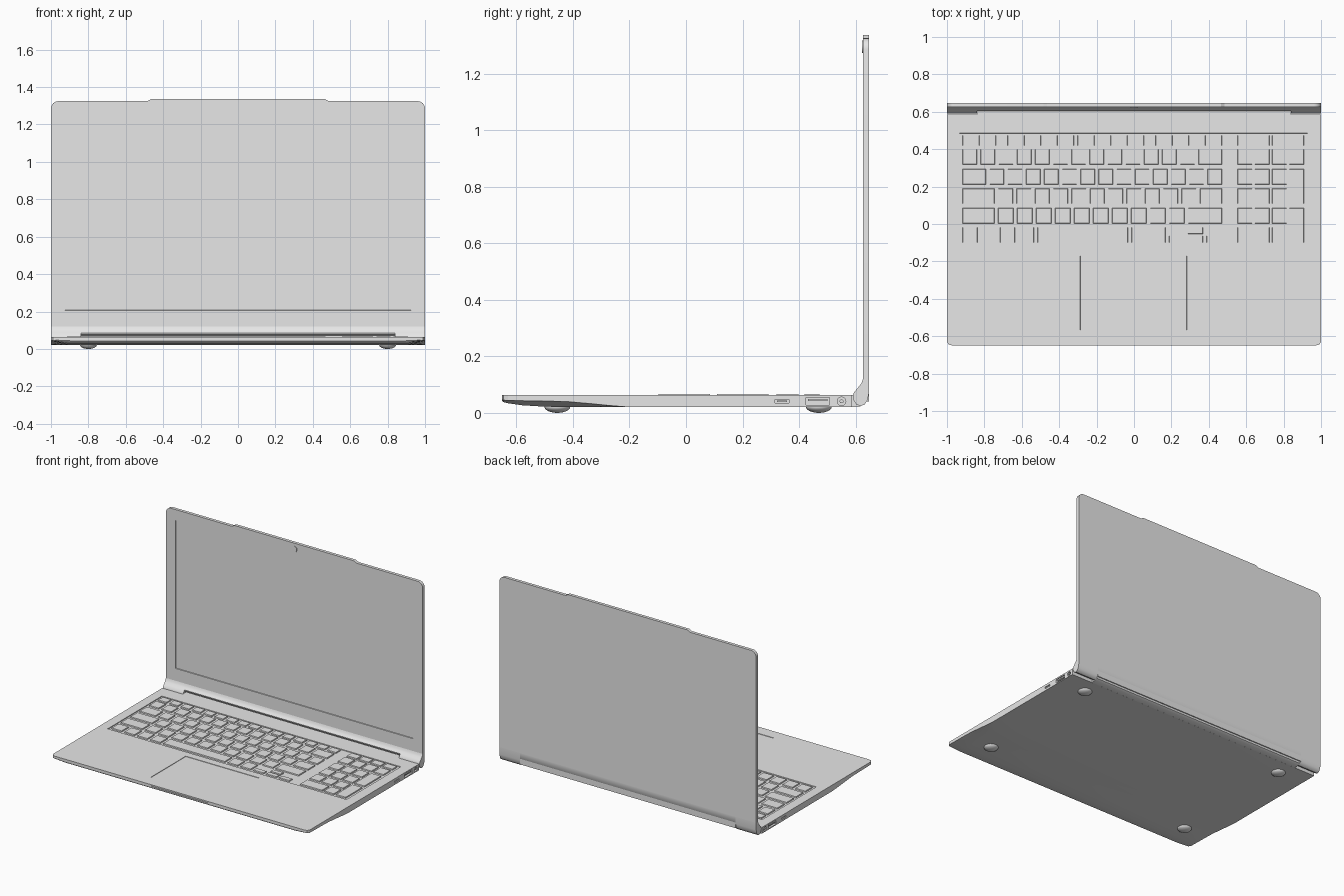
import bpy, bmesh, math
from mathutils import Matrix

cube = bpy.data.objects.get("Cube")
if cube:
    bpy.data.objects.remove(cube, do_unlink=True)

grey = bpy.data.materials.new("light_grey")
grey.use_nodes = True
grey.diffuse_color = (0.8, 0.8, 0.8, 1)
grey.node_tree.nodes["Principled BSDF"].inputs["Base Color"].default_value = (0.8, 0.8, 0.8, 1)


def finish(bm, name):
    bmesh.ops.recalc_face_normals(bm, faces=bm.faces)
    mesh = bpy.data.meshes.new(name)
    bm.to_mesh(mesh)
    bm.free()
    mesh.materials.append(grey)
    ob = bpy.data.objects.new(name, mesh)
    bpy.context.collection.objects.link(ob)
    return ob


def activate(ob):
    bpy.ops.object.select_all(action='DESELECT')
    ob.select_set(True)
    bpy.context.view_layer.objects.active = ob


def smooth(ob, angle=30):
    activate(ob)
    bpy.ops.object.shade_smooth_by_angle(angle=math.radians(angle))


def add_box(bm, xs, ys, zs, taper=0, axis=2, end=1):
    """Box between limits, with one end along an axis shrunk by taper."""
    spans = (xs, ys, zs)
    for v in bmesh.ops.create_cube(bm, size=2)["verts"]:
        sign = v.co.copy()
        for i, (lo, hi) in enumerate(spans):
            v.co[i] = (lo + hi) / 2 + sign[i] * (hi - lo) / 2
            if i != axis and sign[axis] == end:
                v.co[i] -= sign[i] * taper


def add_rod(bm, radius, depth, centre, axis):
    turn = Matrix.Rotation(math.pi / 2, 4, axis)
    bmesh.ops.create_cone(bm, cap_ends=True, segments=24, radius1=radius, radius2=radius,
                          depth=depth, matrix=Matrix.Translation(centre) @ turn)


def carve(ob, bm):
    cutter = finish(bm, "cutter")
    cutter.hide_render = True
    mod = ob.modifiers.new("carve", 'BOOLEAN')
    mod.operation = 'DIFFERENCE'
    mod.solver = 'EXACT'
    mod.object = cutter
    activate(ob)
    bpy.ops.object.modifier_apply(modifier=mod.name)
    bpy.data.objects.remove(cutter, do_unlink=True)


def add_prism(bm, profile, place, a, b):
    """Extrude a closed profile from a to b, place(p, q, t) giving the point."""
    rings = [[bm.verts.new(place(p, q, t)) for p, q in profile] for t in (a, b)]
    bm.faces.new(rings[0])
    bm.faces.new(rings[1])
    n = len(profile)
    for i in range(n):
        j = (i + 1) % n
        bm.faces.new((rings[0][i], rings[0][j], rings[1][j], rings[1][i]))


# Base: sections along y as (y, half width, side lower edge, underside, chamfer)
DECK = 0.064
sections = [(-.65, .97, .047, .043, .09), (-.645, .99, .045, .038, .09),
            (-.63, 1, .044, .034, .09), (-.58, 1, .043, .027, .09),
            (-.5, 1, .042, .022, .09), (-.42, 1, .04, .021, .09),
            (-.34, 1, .033, .02, .08), (-.27, 1, .026, .02, .06),
            (-.2, 1, .0205, .02, .03), (.585, 1, .0205, .02, .03)]
bm = bmesh.new()
rings = []
for y, w, edge, under, c in sections:
    pts = [(-w, DECK), (-w, edge), (c - w, under), (w - c, under), (w, edge), (w, DECK)]
    rings.append([bm.verts.new((x, y, z)) for x, z in pts])
for r, s in zip(rings, rings[1:]):
    for i in range(6):
        j = (i + 1) % 6
        bm.faces.new((r[i], r[j], s[j], s[i]))
bm.faces.new(rings[0])
bm.faces.new(rings[-1])
base = finish(bm, "base")

# Keyboard well, touchpad, front finger notch and side ports
bm = bmesh.new()
add_box(bm, (-.935, .93), (-.12, .488), (.059, .08), .003, 2, -1)
add_box(bm, (-.29, .285), (-.57, -.168), (.061, .08), .003, 2, -1)
add_box(bm, (-.22, .22), (-.7, -.645), (.052, .058))
for side in (-1, 1):
    xs = sorted((side * .985, side * 1.1))
    add_box(bm, xs, (.315, .365), (.035, .047))
    add_box(bm, xs, (.425, .508), (.028, .055))
    add_rod(bm, .015, .06, (side * 1.015, .55, .041), 'Y')
carve(base, bm)
smooth(base, 25)

# Port tongues and jack pin
bm = bmesh.new()
for side in (-1, 1):
    xs = sorted((side * .98, side * .998))
    add_box(bm, xs, (.322, .358), (.039, .043))
    add_box(bm, xs, (.432, .5), (.042, .05))
    add_rod(bm, .007, .02, (side * .989, .55, .041), 'Y')
finish(bm, "port_tongues")

# Rear spine of the base between the hinge arms
spine = [(.58, .02), (.615, .022), (.632, .032), (.635, .05), (.625, DECK), (.58, DECK)]
bm = bmesh.new()
add_prism(bm, spine, lambda p, q, t: (t, p, q), -.84, .84)
smooth(finish(bm, "rear_spine"), 50)

# Keys: each row lists key widths that share the row length
LEFT, RIGHT, GAP = -.917, .47, .02
KEY_BOTTOM, KEY_TOP = .057, .0665
row_y = [(.418, .474), (.318, .4), (.212, .294), (.108, .19), (.003, .086), (-.1, -.018)]
row_widths = [[1] * 16,
              [1] * 13 + [1.5],
              [1.5] + [1] * 12 + [1],
              [1.95] + [1] * 11 + [1.4],
              [1.95] + [1.04] * 10 + [2.05],
              [1.03] * 4 + [5.15, 1.03, 1.03]]
bm = bmesh.new()


def add_key(x0, x1, y0, y1):
    add_box(bm, (x0, x1), (y0, y1), (KEY_BOTTOM, KEY_TOP), .002)


for ys, widths in zip(row_y, row_widths):
    end = .168 if ys[0] < 0 else RIGHT
    unit = (end + GAP - LEFT) / sum(widths)
    x = LEFT
    for w in widths:
        add_key(x, x + w * unit - GAP, *ys)
        x += w * unit

# Arrow keys
low, high = row_y[5]
mid = (low + high) / 2
for i in range(3):
    x = .187 + i * .1
    add_key(x, x + .082, low, mid - .004)
    if i == 1:
        add_key(x, x + .082, mid + .006, high)

# Number pad
pad = [.553 + i * .0925 for i in range(4)]
PAD_W = .079
for r, ys in enumerate(row_y):
    for c, x in enumerate(pad):
        if (r < 5 and c < 3) or r < 2 or (r == 5 and c == 2):
            add_key(x, x + PAD_W, *ys)
add_key(pad[0], pad[1] + PAD_W, *row_y[5])
add_key(pad[3], pad[3] + PAD_W, row_y[3][0], row_y[2][1])
add_key(pad[3], pad[3] + PAD_W, row_y[5][0], row_y[4][1])
finish(bm, "keys")

# Lid panel: rounded top corners and a raised tab along the top edge
half = [(1, .12)]
for i in range(7):
    a = math.radians(15 * i)
    half.append((.96 + .04 * math.cos(a), 1.285 + .04 * math.sin(a)))
half += [(.485, 1.325), (.465, 1.336)]
outline = half + [(-x, z) for x, z in reversed(half)]
LID_FRONT, LID_BACK = .626, .648
bm = bmesh.new()
add_prism(bm, outline, lambda p, q, t: (p, t, q), LID_FRONT, LID_BACK)
lid = finish(bm, "lid")
bm = bmesh.new()
add_box(bm, (-.932, .932), (.6, LID_FRONT + .005), (.2, 1.256), .008, 1, 1)
carve(lid, bm)
smooth(lid, 25)

# Camera above the screen
bm = bmesh.new()
add_rod(bm, .022, .008, (0, LID_FRONT, 1.295), 'X')
smooth(finish(bm, "camera"))

# Lid lower edge: a flared lip in the middle, hinge arms wrapping down at the ends
flare = [(LID_BACK, .12), (LID_FRONT, .12), (.622, .108), (.615, .097), (.605, .086)]
lip = flare + [(.608, .076), (.64, .072), (.647, .08)]
arm = flare + [(.594, .072), (.59, .06), (.592, .045), (.602, .03), (.618, .024),
               (.632, .03), (.642, .045), (.647, .07)]
for name, profile, a, b in (("lid_lip", lip, -.84, .84), ("hinge_arm_right", arm, -1, -.84),
                            ("hinge_arm_left", arm, .84, 1)):
    bm = bmesh.new()
    add_prism(bm, profile, lambda p, q, t: (t, p, q), a, b)
    smooth(finish(bm, name), 40)

# Lid back skirt hiding the hinge gap
bm = bmesh.new()
add_box(bm, (-.84, .84), (.64, .647), (.04, .1))
finish(bm, "lid_skirt")

# Domed rubber feet
bm = bmesh.new()
for x in (-.8, .8):
    for y in (-.455, .47):
        bmesh.ops.create_uvsphere(bm, u_segments=24, v_segments=12, radius=1,
                                  matrix=Matrix.Translation((x, y, .022))
                                  @ Matrix.Diagonal((.046, .046, .022, 1)))
smooth(finish(bm, "feet"), 60)
